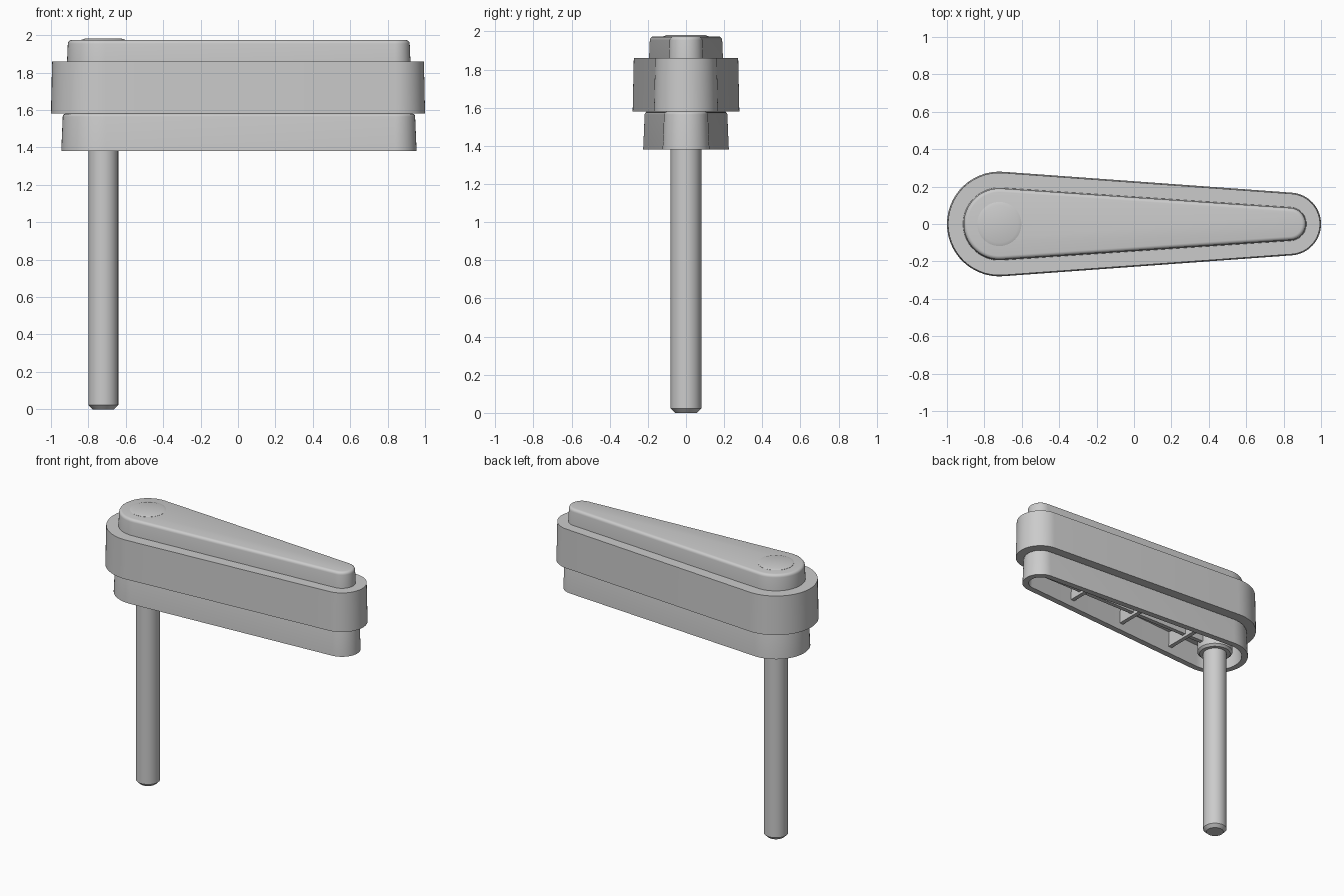
import bpy, bmesh, math

if "Cube" in bpy.data.objects:
    bpy.data.objects.remove(bpy.data.objects["Cube"])

XA, XB = -0.72, 0.832      # centres of the large and small rounded ends


def outline(r1, r2, n=28):
    """Two arcs joined by tangent lines."""
    a = math.acos((r1 - r2) / (XB - XA))
    pts = []
    for i in range(n + 1):
        t = a + (2 * math.pi - 2 * a) * i / n
        pts.append((XA + r1 * math.cos(t), r1 * math.sin(t)))
    for i in range(n + 1):
        t = -a + 2 * a * i / n
        pts.append((XB + r2 * math.cos(t), r2 * math.sin(t)))
    return pts


def disc(r, n=48):
    return [(XA + r * math.cos(2 * math.pi * i / n), r * math.sin(2 * math.pi * i / n))
            for i in range(n)]


def loft(name, rings):
    """Closed solid through (points, z) rings with both ends capped."""
    bm = bmesh.new()
    loops = [[bm.verts.new((x, y, z)) for x, y in pts] for pts, z in rings]
    n = len(loops[0])
    for lo, hi in zip(loops, loops[1:]):
        for i in range(n):
            j = (i + 1) % n
            bm.faces.new((lo[i], lo[j], hi[j], hi[i]))
    bm.faces.new(loops[0][::-1])
    bm.faces.new(loops[-1])
    bmesh.ops.recalc_face_normals(bm, faces=bm.faces)
    me = bpy.data.meshes.new(name)
    bm.to_mesh(me)
    bm.free()
    ob = bpy.data.objects.new(name, me)
    bpy.context.collection.objects.link(ob)
    bpy.context.view_layer.objects.active = ob
    ob.select_set(True)
    bpy.ops.object.shade_smooth_by_angle(angle=math.radians(30))
    ob.select_set(False)
    return ob


def arm(r1, r2, profile):
    return [(outline(r1 + d, r2 + d), z) for d, z in profile]


def rounded(d, z, r, steps=4):
    """Rounded upper edge ending at height z."""
    return [(d - r + r * math.cos(t), z - r + r * math.sin(t))
            for t in (math.pi / 2 * i / steps for i in range(steps + 1))]


def rib(name, x0, x1, y0, y1, z0, z1):
    pts = [(x0, y0), (x1, y0), (x1, y1), (x0, y1)]
    return loft(name, [(pts, z0), (pts, z1)])


# Hollow lower housing
loft("lower_housing", arm(0.225, 0.123,
     [(-0.05, 1.54), (-0.042, 1.38), (0, 1.38)] + rounded(-0.008, 1.58, 0.015)))

# Wide middle band
loft("middle_band", arm(0.28, 0.168, [(0, 1.58), (-0.006, 1.86)]))

# Top cap with rounded rim
loft("top_cap", arm(0.194, 0.09, [(0, 1.86)] + rounded(-0.004, 1.974, 0.02)))

# Pivot button on the cap
loft("pivot_button", [(disc(0.118), 1.95), (disc(0.118), 1.975),
                      (disc(0.1), 1.981)])

# Shaft with chamfered tip, and its socket
loft("shaft", [(disc(0.058), 0), (disc(0.08), 0.022), (disc(0.08), 1.55)])
loft("shaft_socket", [(disc(0.105), 1.40), (disc(0.12), 1.415), (disc(0.12), 1.55)])

# Stiffening ribs inside the housing
rib("long_rib", XA + 0.1, 0.9, -0.015, 0.015, 1.45, 1.55)
for i, x in enumerate((-0.46, 0.0, 0.46)):
    h = 0.2 - 0.102 * (x - XA) / (XB - XA)
    rib(f"cross_rib_{i + 1}", x - 0.015, x + 0.015, -h, h, 1.43, 1.55)
